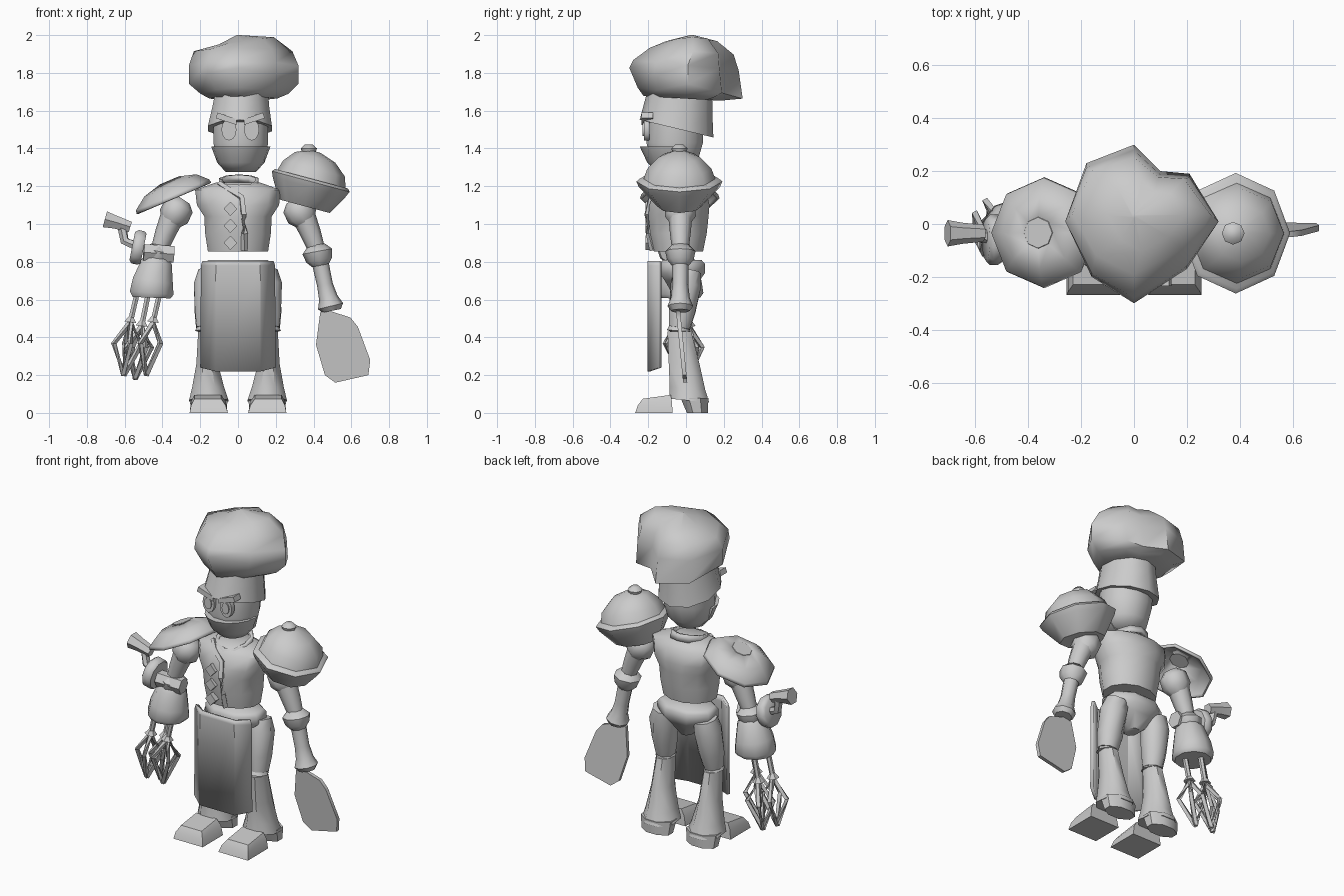
import bpy
from math import cos, sin, pi, radians
from mathutils import Vector, Matrix

start = bpy.data.objects.get("Cube")
if start:
    bpy.data.objects.remove(start)

grey = bpy.data.materials.new("plain grey")
grey.use_nodes = True
tone = (0.6, 0.6, 0.6, 1)
grey.diffuse_color = tone
grey.node_tree.nodes["Principled BSDF"].inputs["Base Color"].default_value = tone


def build(name, verts, faces, angle=50, matrix=None):
    mesh = bpy.data.meshes.new(name)
    mesh.from_pydata([tuple(v) for v in verts], [], faces)
    mesh.materials.append(grey)
    mesh.shade_smooth()
    mesh.set_sharp_from_angle(angle=radians(angle))
    obj = bpy.data.objects.new(name, mesh)
    if matrix:
        obj.matrix_world = matrix
    bpy.context.collection.objects.link(obj)
    return obj


def skin(name, rings, caps=True, angle=50, matrix=None):
    """Join rings of equal length into a tube."""
    n = len(rings[0])
    verts = [v for ring in rings for v in ring]
    faces = [(i * n + j, i * n + (j + 1) % n, (i + 1) * n + (j + 1) % n, (i + 1) * n + j)
             for i in range(len(rings) - 1) for j in range(n)]
    if caps:
        last = len(verts) - n
        faces += [tuple(reversed(range(n))), tuple(range(last, last + n))]
    return build(name, verts, faces, angle, matrix)


def circle(n, turn=0.0):
    return [(cos(2 * pi * i / n + turn), sin(2 * pi * i / n + turn)) for i in range(n)]


def loft(name, rings, n=8, shape=None, **kw):
    """Level rings (x, y, z, rx, ry, slope along y, slope along x)."""
    out = []
    for x, y, z, rx, ry, *slope in rings:
        sy, sx = (list(slope) + [0, 0])[:2]
        out.append([(x + rx * a, y + ry * b, z + sy * ry * b + sx * rx * a)
                    for a, b in shape or circle(n, pi / n)])
    return skin(name, out, **kw)


def limb(name, path, n=8, **kw):
    """Round tube following points (x, y, z, radius)."""
    pts = [Vector(p[:3]) for p in path]
    out = []
    for i, p in enumerate(pts):
        way = pts[min(i + 1, len(pts) - 1)] - pts[max(i - 1, 0)]
        q = way.to_track_quat('Z', 'Y')
        out.append([p + q @ Vector((a * path[i][3], b * path[i][3], 0)) for a, b in circle(n)])
    return skin(name, out, **kw)


def plate(name, outline, y, depth, lean=0.0, **kw):
    """Flat front-facing outline (x, z) with thickness; y moves with height by lean."""
    z0 = outline[0][1]
    return skin(name, [[(x, y + d + lean * (z - z0), z) for x, z in outline]
                       for d in (depth, 0)], **kw)


def placed(x, y, z, tilt):
    return Matrix.Translation((x, y, z)) @ Matrix.Rotation(radians(tilt), 4, 'Y')


# Hat
puff = [(.32, .01), (.21, .19), (.1, .2), (0, .3), (-.18, .23), (-.26, .01),
        (-.16, -.2), (0, -.3), (.2, -.17)]
loft("hat_puff", [(.01, -.02, 1.665, .62, .68, -.06), (.01, -.01, 1.69, .8, .82, -.13),
                  (0, 0, 1.745, 1, 1, -.27), (0, 0, 1.84, 1, .93, -.1),
                  (0, .03, 1.915, .9, .74, -.08), (.03, .03, 1.968, .5, .45, 0, .13),
                  (0, .03, 2, .03, .03)], shape=puff, angle=60)
loft("hat_band", [(.01, -.05, 1.505, .178, .195, -.24), (.015, -.04, 1.61, .158, .18, -.2),
                  (.02, -.03, 1.7, .145, .17, -.15)], n=10)

# Head with a mask over the jaw
loft("head", [(.015, -.06, 1.28, .08, .08), (.015, -.06, 1.33, .13, .125),
              (.015, -.06, 1.43, .15, .155), (.015, -.05, 1.56, .15, .15)], n=12, angle=60)
arc = [(sin(t), -cos(t)) for t in (pi / 2 * k / 4 for k in range(-4, 5))]
jaw = [(.08, .09, 1.275), (.125, .145, 1.325), (.157, .185, 1.41)]
loft("jaw_mask", [(.015, -.06, z, rx, ry) for rx, ry, z in jaw], shape=arc)

# Eyes and brows
for side, label in ((1, "left"), (-1, "right")):
    cx = .012 + side * .06
    for part, size, y in (("eye", 1, -.222), ("pupil", .6, -.229)):
        plate(f"{label}_{part}", [(cx + .04 * size * a, 1.5 + .058 * size * b)
                                  for a, b in circle(12)], y, .03 if size == 1 else .008)
    plate(f"{label}_brow", [(.012 + side * a, b) for a, b in
                            ((.02, 1.525), (.13, 1.56), (.12, 1.59), (.02, 1.555))][::side],
          -.235, .06)

# Jacket
loft("torso", [(0, -.04, .855, .165, .135), (0, -.04, .95, .18, .155), (0, -.04, 1.04, .185, .165),
               (0, -.035, 1.1, .225, .165), (0, -.03, 1.18, .235, .14),
               (0, -.03, 1.22, .12, .09)], n=12)
collar = loft("collar", [(.005, -.045, 1.18, .105, .125, .35), (.005, -.04, 1.235, .11, .11, .25)],
              n=10, caps=False)
collar.modifiers.new("thickness", 'SOLIDIFY').thickness = .02
limb("jacket_edge", [(.035, -.175, .86, .018), (.035, -.195, .95, .018), (.03, -.205, 1.05, .018),
                     (.02, -.185, 1.14, .018), (-.05, -.15, 1.18, .018),
                     (-.1, -.1, 1.215, .015)], n=4)
for z in (.9, .99, 1.08):
    plate("button", [(-.04 + .036 * a, z + .038 * b) for a, b in circle(4)], -.215, .035)

# Apron and hips
bend = [(-.2, -.145), (-.12, -.205), (.12, -.205), (.2, -.145)]
build("apron", [(x * w, y, z + (.02 if abs(x) > .15 and z < .5 else 0))
                for z, w in ((.22, 1), (.78, .98), (.805, .94)) for x, y in bend],
      [(r + i, r + i + 1, r + i + 5, r + i + 4) for r in (0, 4) for i in range(3)],
      angle=20).modifiers.new("thickness", 'SOLIDIFY').thickness = .018
loft("hips", [(0, -.02, .62, .04, .05), (0, -.02, .7, .14, .1), (0, -.02, .74, .19, .13),
              (0, -.02, .79, .19, .13), (0, -.02, .81, .17, .11)])

for side, label in ((1, "left"), (-1, "right")):
    def at(points, side=side):
        return [(side * p[0], *p[1:]) for p in points]

    # Legs
    limb(f"{label}_thigh", at([(.14, .01, .75, .07), (.152, 0, .68, .083), (.16, -.02, .54, .075),
                               (.165, -.035, .45, .06)]))
    limb(f"{label}_knee", at([(.165, -.035, .47, .045), (.165, -.04, .435, .062),
                              (.165, -.04, .4, .045)]))
    loft(f"{label}_shin", at([(.163, -.035, .43, .052, .068), (.163, -.01, .26, .062, .088),
                              (.158, .008, .13, .092, .102, -.1),
                              (.155, .017, .065, .112, .115, -.1)]))
    box = circle(4, pi / 4)
    loft(f"{label}_toe", at([(.155, -.17, 0, .143, .14), (.157, -.165, .05, .13, .128, .12),
                             (.16, -.155, .085, .1, .105, .14)]), shape=box, angle=30)
    loft(f"{label}_heel", at([(.155, .06, 0, .1, .06), (.155, .045, .08, .11, .08)]))

    # Arms
    limb(f"{label}_shoulder", at([(.29, -.03, 1.13, .04), (.31, -.03, 1.1, .08),
                                  (.34, -.03, 1.04, .082), (.36, -.03, 1.0, .05)]))
    limb(f"{label}_upper_arm", at([(.34, -.03, 1.06, .065), (.385, -.03, .95, .055),
                                   (.415, -.03, .87, .045)]))
    limb(f"{label}_elbow", at([(.415, -.03, .89, .045), (.42, -.03, .855, .08),
                               (.43, -.03, .81, .07), (.435, -.03, .78, .045)]))

# Left forearm ending in a flat paddle
limb("left_forearm", [(.43, -.03, .82, .045), (.46, -.03, .68, .042), (.478, -.03, .61, .05),
                      (.49, -.03, .565, .068), (.495, -.03, .54, .05)])
plate("paddle", [(.435, .53), (.47, .545), (.595, .505), (.635, .455), (.7, .28), (.69, .2),
                 (.515, .16), (.46, .2), (.413, .36)][::-1], -.035, .022, lean=-.1)

# Left shoulder: lidded bowl with a knob
bowl = placed(.385, -.035, 1.225, 15)
ring8 = circle(8)
loft("shoulder_bowl", [(.0, 0, -.135, .14, .12), (0, 0, -.03, .2, .215), (0, 0, 0, .213, .228),
                       (0, 0, .015, .2, .21)], shape=ring8, matrix=bowl)
loft("shoulder_lid", [(0, 0, 0, .19, .195), (0, 0, .07, .17, .17), (-.01, 0, .13, .11, .11),
                      (-.02, 0, .16, .03, .03)], shape=ring8, matrix=bowl)
loft("lid_knob", [(.375, -.035, 1.375, .035, .035), (.375, -.035, 1.4, .043, .043),
                  (.375, -.035, 1.42, .022, .022)], shape=ring8, angle=60)

# Right shoulder: hollow tilted plate
cover = loft("shoulder_plate", [(0, 0, -.015, .215, .21), (0, 0, .005, .21, .205),
                                (.01, 0, .055, .15, .14), (.015, 0, .08, .06, .06)],
             shape=ring8, matrix=placed(-.345, -.033, 1.15, -23), caps=False)
cover.modifiers.new("thickness", 'SOLIDIFY').thickness = .012
loft("shoulder_plate_top", [(.015, 0, .074, .062, .062), (.015, 0, .082, .058, .058)],
     shape=ring8, matrix=cover.matrix_world.copy())

# Right forearm: hand mixer with a crank
limb("mixer_body", [(-.425, -.03, .83, .06), (-.43, -.03, .8, .085), (-.45, -.03, .7, .112),
                    (-.457, -.03, .635, .122), (-.458, -.03, .61, .105)], n=10)
limb("mixer_neck", [(-.34, -.05, .84, .05), (-.5, -.06, .85, .05)], n=6)
limb("crank_wheel", [(-.5, -.06, .87, .085), (-.515, -.06, .873, .095), (-.545, -.06, .88, .095),
                     (-.56, -.06, .883, .08)], n=10)
limb("crank_arm", [(-.54, -.05, .885, .025), (-.6, -.04, .91, .025), (-.615, -.035, .99, .025)], n=6)
limb("crank_handle", [(-.57, -.035, .985, .032), (-.65, -.035, 1.01, .04),
                      (-.705, -.035, 1.025, .05)], n=6)

# Beaters: a stem, a collar and four bent wires each
for i, (x, y, drop) in enumerate(((-.535, -.04, 0), (-.475, .015, -.02), (-.415, -.05, 0))):
    tip = Vector((x - .035, y, .48 + drop))
    limb("beater_stem", [(x, y, .63, .016), (*tip, .016)], n=6)
    limb("beater_collar", [(*tip, .036), (tip.x + .004, y, tip.z + .03, .014)], n=6)
    end = tip + Vector((-.035, .01, -.28))
    for a, b in circle(4, .3 * i + .2):
        belly = tip.lerp(end, .4) + Vector((.075 * a, .075 * b, 0))
        limb("beater_wire", [(*p, .015) for p in (tip, belly, end)], n=4)
